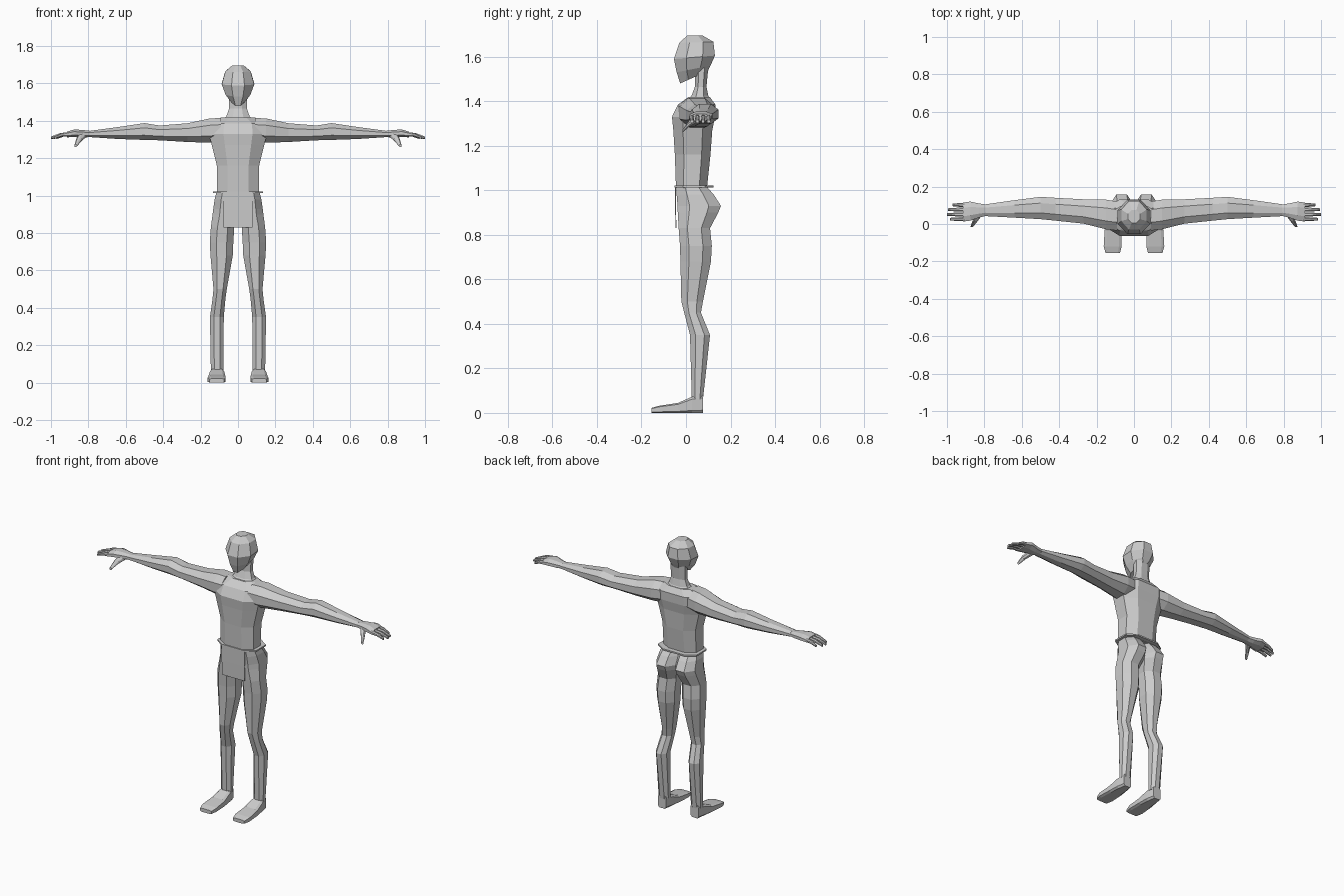
import bpy, bmesh
from mathutils import Vector

grey = bpy.data.materials.new("plain grey")
grey.diffuse_color = (0.6, 0.6, 0.6, 1)


def ring(axis, pos, a0, a1, b0, b1, cut=0.28):
    """Box section with cut corners; pos may be (near, far) to tilt it along the second direction."""
    p0, p1 = pos if isinstance(pos, tuple) else (pos, pos)
    da, db = (a1 - a0) * cut, (b1 - b0) * cut
    outline = [(a0 + da, b0), (a1 - da, b0), (a1, b0 + db), (a1, b1 - db),
               (a1 - da, b1), (a0 + da, b1), (a0, b1 - db), (a0, b0 + db)]
    pts = []
    for a, b in outline:
        p = p0 + (p1 - p0) * (b - b0) / (b1 - b0)
        pts.append({"x": (p, a, b), "y": (a, p, b), "z": (a, b, p)}[axis])
    return pts


def loft(name, rings, mirror=False):
    bm = bmesh.new()
    loops = [[bm.verts.new(p) for p in r] for r in rings]
    n = len(loops[0])
    for lo, hi in zip(loops, loops[1:]):
        for i in range(n):
            j = (i + 1) % n
            bm.faces.new((lo[i], lo[j], hi[j], hi[i]))
    bm.faces.new(loops[0][::-1])
    bm.faces.new(loops[-1])
    bmesh.ops.recalc_face_normals(bm, faces=bm.faces)
    me = bpy.data.meshes.new(name)
    bm.to_mesh(me)
    bm.free()
    me.materials.append(grey)
    ob = bpy.data.objects.new(name, me)
    bpy.context.collection.objects.link(ob)
    if mirror:
        m = ob.modifiers.new("mirror", "MIRROR")
        m.use_mirror_merge = False
    return ob


def upright(rows, cut=0.28):
    # rows: height, half width, front y, back y
    return [ring("z", z, -w, w, f, b, cut) for z, w, f, b in rows]


# Torso with chest and shoulders
loft("torso", upright([
    (1.01, .113, -.045, .094), (1.16, .113, -.05, .11), (1.27, .14, -.057, .118),
    (1.33, .155, -.063, .13), (1.385, .15, -.036, .132), (1.418, .09, .01, .108)], .25))

# Neck flaring into the shoulders
loft("neck", upright([
    (1.40, .085, .005, .115), (1.425, .062, .025, .1),
    (1.465, .048, .04, .092), (1.55, .05, .04, .1)]))

# Head, sections tilted so the chin hangs forward
loft("head", [ring("z", z, -w, w, f, b, .3) for z, w, f, b in [
    ((1.48, 1.535), .034, -.026, .098), ((1.53, 1.56), .066, -.042, .11),
    ((1.59, 1.605), .087, -.054, .13), ((1.662, 1.667), .068, -.03, .123),
    (1.695, .032, .005, .075)]])

# Legs with buttocks, knees and calves
loft("leg", [ring("z", z, xi, xo, f, b) for z, xi, xo, f, b in [
    (1.018, 0, .115, -.043, .092), (.98, 0, .125, -.042, .125),
    (.93, 0, .132, -.038, .157), (.90, 0, .136, -.037, .145),
    (.83, .02, .145, -.033, .108), (.75, .025, .151, -.027, .116),
    (.68, .028, .147, -.025, .112), (.50, .06, .131, -.021, .076),
    (.45, .067, .136, -.008, .067), (.35, .076, .15, .018, .108),
    (.06, .078, .145, .026, .076)]], mirror=True)

# Feet, lofted from heel to toe
loft("foot", [ring("y", y, xi, xo, 0, h, .15) for y, xi, xo, h in [
    (.076, .085, .14, .08), (.026, .074, .15, .072), (-.036, .068, .157, .045),
    (-.12, .066, .162, .032), (-.156, .075, .152, .022)]], mirror=True)

# Arms from shoulder to wrist
loft("arm", [ring("x", x, f, b, lo, hi) for x, f, b, lo, hi in [
    (.09, -.035, .12, 1.29, 1.415), (.15, -.028, .13, 1.283, 1.413),
    (.27, .002, .132, 1.287, 1.387), (.42, .018, .14, 1.296, 1.375),
    (.50, .026, .145, 1.298, 1.388), (.64, .034, .127, 1.303, 1.367),
    (.79, .042, .106, 1.313, 1.347)]], mirror=True)

# Hands
loft("palm", [ring("x", x, f, b, lo, hi) for x, f, b, lo, hi in [
    (.785, .045, .103, 1.314, 1.346), (.83, .034, .11, 1.31, 1.351),
    (.875, .018, .12, 1.313, 1.354), (.915, .013, .114, 1.312, 1.342)]], mirror=True)

# Four drooping fingers on each hand
for k, (y, tip) in enumerate([(.026, .985), (.051, 1.0), (.077, .995), (.102, .97)]):
    rows = [(.90, .011, 1.329), ((.90 + tip) / 2, .010, 1.325), (tip, .007, 1.309)]
    loft(f"finger_{k + 1}", [ring("x", x, y - r, y + r, z - r, z + r)
                             for x, r, z in rows], mirror=True)

# Thumbs reaching forward and down
thumb = [((.825, .055, 1.328), .019), ((.85, .015, 1.30), .014), ((.868, -.016, 1.266), .007)]
loft("thumb", [[Vector(c) + Vector(p) for p in ring("y", 0, -r, r, -r, r)]
               for c, r in thumb], mirror=True)

# Thin belt and front cloth flap
loft("belt", upright([(1.013, .133, -.052, .124), (1.022, .133, -.052, .124)], .22))
loft("cloth_flap", [ring("z", z, -w, w, f, f + .004, 0.02) for z, w, f in [
    (.83, .078, -.047), (.92, .078, -.049), (1.016, .08, -.05)]])
